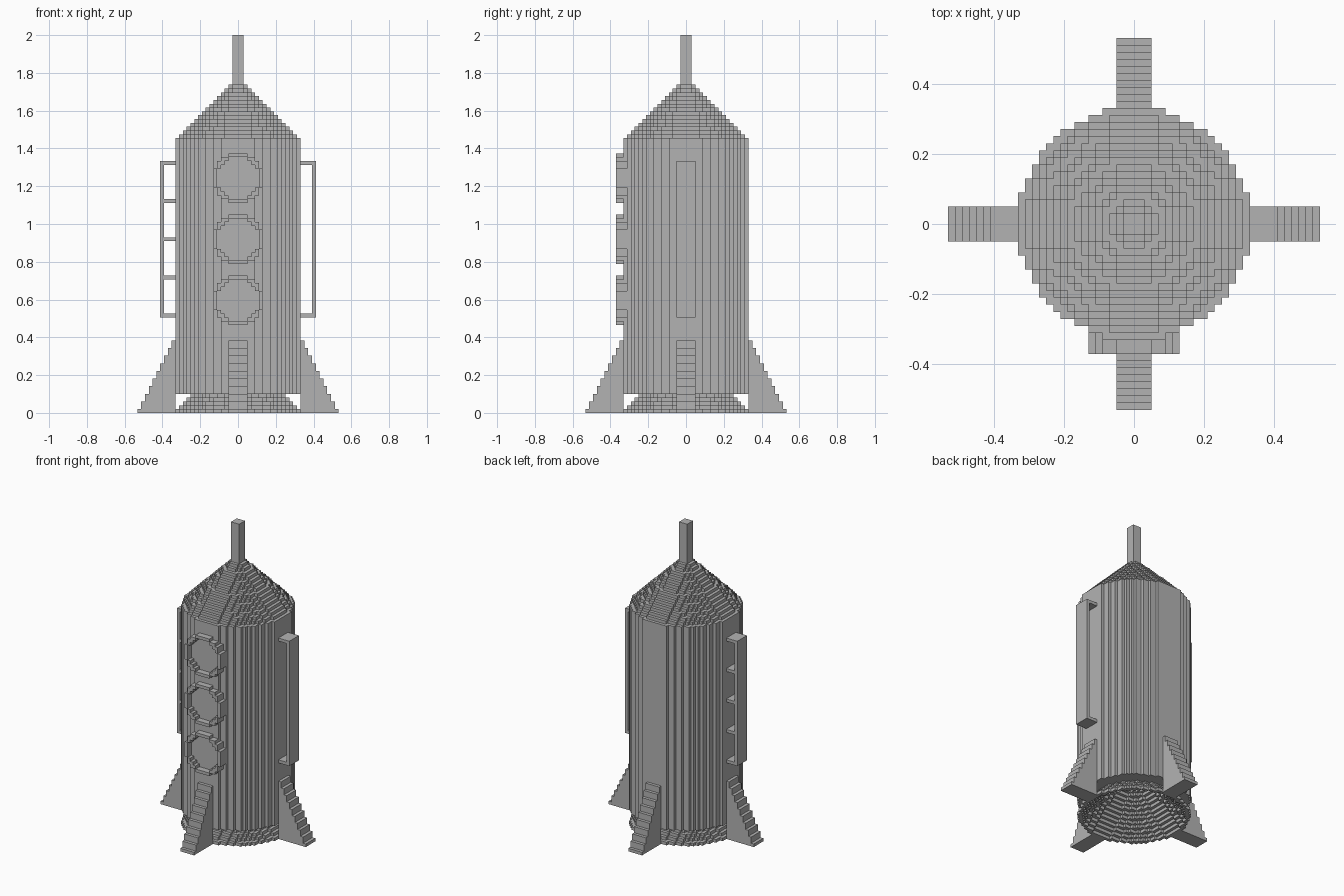
import bpy
import bmesh

cube = bpy.data.objects.get("Cube")
if cube:
    bpy.data.objects.remove(cube)

# Stepped block grid: horizontal and vertical cell size
CELL = 0.0201
LAYERS = 99
STEP = 2 / LAYERS
SIDES = ((1, 0), (0, 1), (-1, 0), (0, -1))

grey = bpy.data.materials.new("plain_grey")
grey.use_nodes = True
grey.diffuse_color = (0.45, 0.45, 0.45, 1)
grey.node_tree.nodes["Principled BSDF"].inputs["Base Color"].default_value = grey.diffuse_color


def disc(r):
    """Grid cells whose centres lie within radius r."""
    n = int(r) + 1
    return {(i, j) for i in range(-n, n + 1) for j in range(-n, n + 1)
            if i * i + j * j <= r * r}


def rect(x0, x1, y0, y1):
    return {(i, j) for i in range(x0, x1 + 1) for j in range(y0, y1 + 1)}


def turn(cells, quarter):
    """Rotate cells about the vertical axis by quarter turns."""
    for _ in range(quarter):
        cells = {(-j, i) for i, j in cells}
    return cells


def runs(cells):
    """Merge cells into strips along x."""
    for i, j in sorted(cells):
        if (i - 1, j) not in cells:
            end = i
            while (end + 1, j) in cells:
                end += 1
            yield i - 0.5, end + 0.5, j - 0.5, j + 0.5


def build(name, slabs):
    """Make one mesh from stacked slabs (cells, bottom layer, top layer)."""
    bm = bmesh.new()

    def quad(points):
        bm.faces.new([bm.verts.new((x * CELL, y * CELL, z * STEP)) for x, y, z in points])

    for n, (cells, z0, z1) in enumerate(slabs):
        below = slabs[n - 1][0] if n and slabs[n - 1][2] == z0 else set()
        above = slabs[n + 1][0] if n + 1 < len(slabs) and slabs[n + 1][1] == z1 else set()
        for a, b, c, d in runs(cells - above):
            quad([(a, c, z1), (b, c, z1), (b, d, z1), (a, d, z1)])
        for a, b, c, d in runs(cells - below):
            quad([(a, d, z0), (b, d, z0), (b, c, z0), (a, c, z0)])
        for i, j in cells:
            for dx, dy in SIDES:
                if (i + dx, j + dy) not in cells:
                    ax, ay = i + (dx + dy) / 2, j + (dy - dx) / 2
                    bx, by = i + (dx - dy) / 2, j + (dy + dx) / 2
                    quad([(ax, ay, z0), (bx, by, z0), (bx, by, z1), (ax, ay, z1)])
    bmesh.ops.remove_doubles(bm, verts=bm.verts, dist=0.0001)
    mesh = bpy.data.meshes.new(name)
    bm.to_mesh(mesh)
    bm.free()
    mesh.materials.append(grey)
    bpy.context.collection.objects.link(bpy.data.objects.new(name, mesh))


R = 16.5
BODY_BOTTOM, BODY_TOP, NOSE_TOP = 5, 72, 86
hull = disc(R)

# Hollow engine cone, narrowing up into the body
build("engine_cone", [(disc(R - k) - disc(R - 1 - k), k, k + 1) for k in range(16)]
      + [(disc(0.5), 16, 17)])

# Cylindrical body, bored out around the engine cone
build("body", [(hull - disc(R - k), k, k + 1) for k in range(BODY_BOTTOM, 17)]
      + [(hull, 17, BODY_TOP)])

# Stepped nose and mast
build("nose_cone", [(disc(R - 1 - k), BODY_TOP + k, BODY_TOP + k + 1)
                    for k in range(NOSE_TOP - BODY_TOP)])
build("mast", [(rect(-1, 1, -1, 1), NOSE_TOP, LAYERS)])

# Four stepped fins
for q, side in enumerate(("left", "back", "right", "front")):
    build(side + "_fin", [(turn(rect(17, 26 - (k + 1) // 2, -2, 2), q), k, k + 1)
                          for k in range(19)])

# Three round windows with raised rims on the front
pane = disc(5.5)
rim = disc(6.5) - pane
for label, mid in (("lower", 29), ("middle", 45), ("upper", 61)):
    frame, glass = [], []
    for dz in range(-6, 7):
        z = mid + dz
        frame.append(({(i, j) for i, row in rim if row == dz for j in (-18, -17, -16)}, z, z + 1))
        glass.append(({(i, -16) for i, row in pane if row == dz} - hull, z, z + 1))
    build(label + "_window_frame", frame)
    build(label + "_window_pane", glass)


# Side rails: a flat outer plate held by cross bars
def rail(name, quarter, bars):
    plate = turn(rect(20, 20, -2, 2), quarter)
    barred = turn(rect(17, 20, -2, 2), quarter)
    slabs = []
    for k in range(25, 66):
        slabs.append((barred if k in bars else plate, k, k + 1))
    build(name, slabs)


rail("left_handrail", 0, (25, 65))
rail("right_ladder", 2, range(25, 66, 10))
